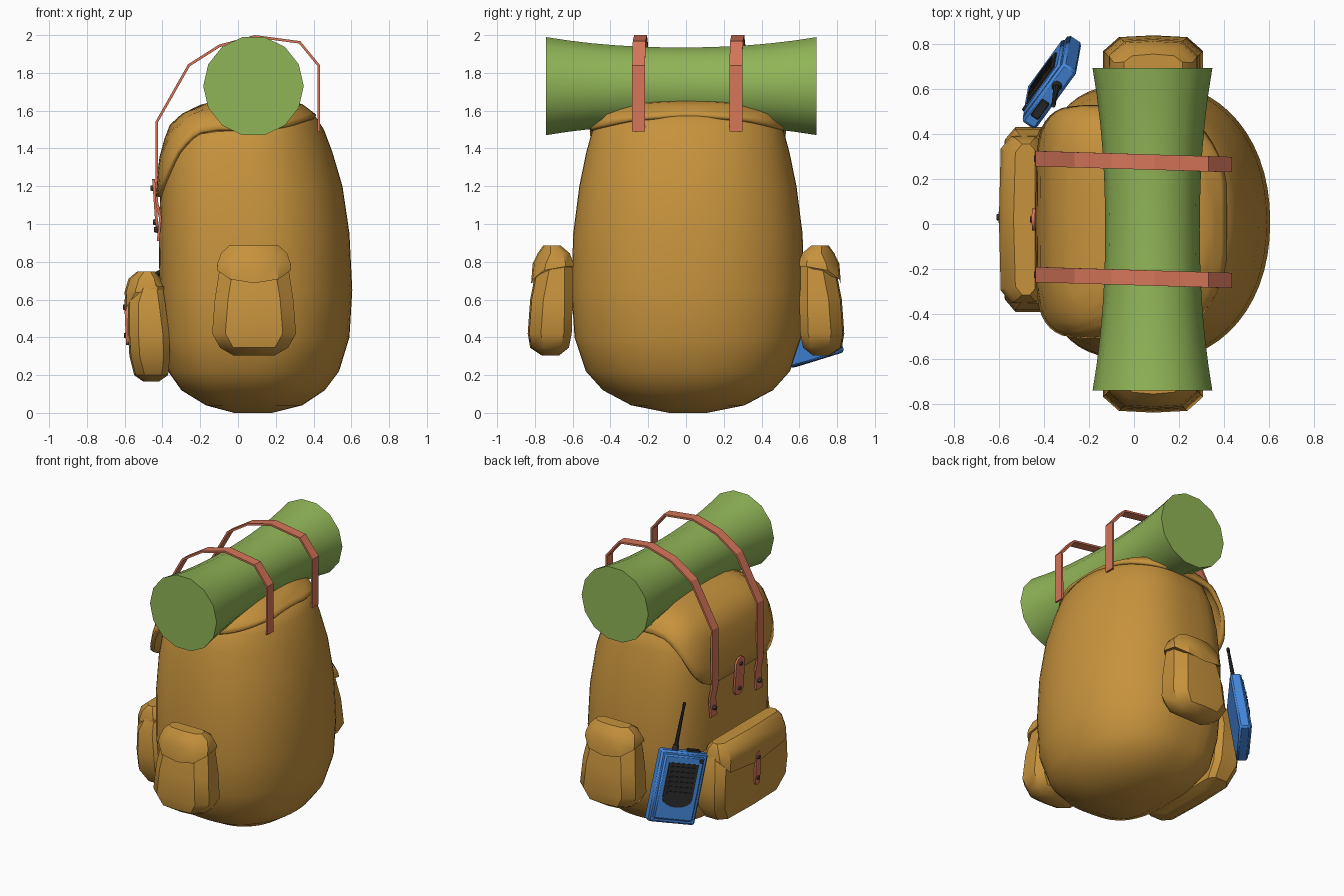
import bpy, bmesh, math
from mathutils import Vector, Matrix

old = bpy.data.objects.get("Cube")
if old:
    bpy.data.objects.remove(old, do_unlink=True)


def material(name, rgb):
    m = bpy.data.materials.new(name)
    m.use_nodes = True
    m.diffuse_color = (*rgb, 1)
    m.node_tree.nodes["Principled BSDF"].inputs["Base Color"].default_value = (*rgb, 1)
    return m


canvas = material("tan canvas", (.57, .29, .046))
green = material("green mat", (.28, .46, .095))
leather = material("red leather", (.67, .18, .1))
blue = material("blue plastic", (.06, .25, .74))
black = material("black plastic", (.025, .025, .025))
metal = material("dark metal", (.08, .05, .04))


def finish(name, bm, mat, angle=35, bevel=0, thick=0):
    bmesh.ops.recalc_face_normals(bm, faces=bm.faces)
    mesh = bpy.data.meshes.new(name)
    bm.to_mesh(mesh)
    bm.free()
    mesh.materials.append(mat)
    ob = bpy.data.objects.new(name, mesh)
    bpy.context.collection.objects.link(ob)
    if thick:
        mod = ob.modifiers.new("thickness", "SOLIDIFY")
        mod.thickness, mod.offset = thick, -1
    if bevel:
        mod = ob.modifiers.new("bevel", "BEVEL")
        mod.width, mod.segments = bevel, 1
    if angle:
        bpy.ops.object.select_all(action="DESELECT")
        ob.select_set(True)
        bpy.context.view_layer.objects.active = ob
        bpy.ops.object.shade_smooth_by_angle(angle=math.radians(angle))
    return ob


def loft(name, rings, mat, caps=(True, True), **kw):
    bm = bmesh.new()
    loops = [[bm.verts.new(p) for p in ring] for ring in rings]
    n = len(loops[0])
    for a, b in zip(loops, loops[1:]):
        for i in range(n):
            j = (i + 1) % n
            bm.faces.new((a[i], a[j], b[j], b[i]))
    for use, ring in zip(caps, (loops[0], loops[-1])):
        if use:
            bm.faces.new(ring)
    return finish(name, bm, mat, **kw)


def box(name, size, matrix, mat, **kw):
    bm = bmesh.new()
    bmesh.ops.create_cube(bm, size=1, matrix=matrix @ Matrix.Diagonal((*size, 1)))
    return finish(name, bm, mat, **kw)


def rod(name, r1, r2, length, matrix, mat, sides=12):
    bm = bmesh.new()
    bmesh.ops.create_cone(bm, cap_ends=True, segments=sides, radius1=r1, radius2=r2,
                          depth=length, matrix=matrix)
    return finish(name, bm, mat)


# Main sack: height, front x, back x, half width
SACK = [(0, -.02, .18, .1), (.04, -.17, .34, .3), (.12, -.3, .46, .45),
        (.22, -.37, .535, .54), (.4, -.4, .59, .6), (.65, -.415, .605, .617),
        (.95, -.42, .59, .607), (1.2, -.41, .553, .575), (1.38, -.385, .5, .538),
        (1.5, -.335, .455, .505), (1.57, -.25, .41, .445), (1.615, -.12, .31, .3),
        (1.635, .05, .12, .06)]
SEGS = 56


def sack_row(z):
    for a, b in zip(SACK, SACK[1:]):
        if z <= b[0]:
            t = (z - a[0]) / (b[0] - a[0])
            return [p + (q - p) * t for p, q in zip(a, b)]
    return SACK[-1]


def sack_point(z, k, square=.3, grow=0.0, lift=0.0):
    z, x0, x1, hy = sack_row(z)
    ang = math.tau * k / SEGS
    c, s = math.cos(ang), math.sin(ang)
    # squarer towards the pocket side
    e = .94 if c > 0 else .94 - square * min(1, -c * 3)
    mid = (x0 + x1) / 2
    half = (x1 - x0) / 2 + grow
    return Vector((mid + half * math.copysign(abs(c) ** e, c),
                   .01 + (hy + grow) * math.copysign(abs(s) ** e, s), z + lift))


loft("sack", [[sack_point(r[0], k) for k in range(SEGS)] for r in SACK], canvas, angle=50)


# Lid flap, hanging low over the pocket side
def flap_edge(k):
    p = sack_point(1.38, k, .5)
    t = min(1, max(0, (-.12 - p.x) / .26))
    back = max(0, math.cos(math.tau * k / SEGS)) ** 2
    return 1.505 + .075 * back - .36 * t ** 3


levels = [0, .2, .4, .58, .72, .83, .92, .97, 1]
loft("lid_flap", [[sack_point(flap_edge(k) + (1.635 - flap_edge(k)) * t, k, .5, .025, .038 * t)
                   for k in range(SEGS)] for t in levels],
     canvas, caps=(False, True), angle=50, thick=.028)


# Pockets: rows give height, half width, inner depth, outer depth
def pocket(name, rows, lid, place, chamfer, dip):
    def ring(row, drop=0.0):
        z, w, v0, v1 = row
        c = min(chamfer, (v1 - v0) * .4)
        pts = [(c * .7 - w, v0, z + drop), (-w, v0 + c * .6, z + drop),
               (-w, v1 - c, z + drop * .75), (c - w, v1 - .008, z + drop * .15), (0, v1, z - drop * .1)]
        pts += [(-u, v, h) for u, v, h in reversed(pts[:4])]
        return [place(*p) for p in pts]
    loft(name, [ring(r) for r in rows], canvas, angle=35)
    loft(name + "_lid", [ring(r, dip if i == 0 else 0) for i, r in enumerate(lid)],
         canvas, angle=35)


side_rows = [(.305, .11, .67, .765), (.345, .18, .62, .825), (.42, .222, .605, .838),
             (.6, .208, .6, .825), (.78, .18, .6, .79)]
side_lid = [(.695, .196, .595, .82), (.79, .194, .595, .812), (.845, .175, .615, .785),
            (.887, .13, .665, .755)]
for label, sign in (("left", 1), ("right", -1)):
    pocket("side_pocket_" + label, side_rows, side_lid,
           lambda u, v, z: Vector((.085 + u, sign * v, z)), .07, .08)

big_rows = [(.165, .22, .42, .5), (.2, .33, .37, .55), (.3, .4, .36, .575),
            (.42, .41, .365, .582), (.58, .4, .385, .582), (.68, .36, .4, .55)]
big_lid = [(.54, .37, .39, .597), (.64, .37, .395, .6), (.71, .36, .41, .58),
           (.748, .335, .44, .535)]
pocket("big_pocket", big_rows, big_lid, lambda u, v, z: Vector((-v, .02 + u, z)), .055, .13)

# Sleeping mat roll with flared ends
SIDES = 14
rolls = []
for i in range(13):
    t = i / 6 - 1
    r = .21 + .056 * abs(t) ** 2.2
    rolls.append([(.082 + r * math.cos(math.tau * k / SIDES), -.024 + .716 * t,
                   1.73 + r * math.sin(math.tau * k / SIDES)) for k in range(SIDES)])
loft("mat_roll", rolls, green, angle=40)


# Leather ribbons following a path in x and z
def ribbon(name, path, y, width, slant=0.0, thick=.014):
    bm = bmesh.new()
    pairs = []
    for x, z in path:
        mid = y - slant * (x + .43)
        pairs.append([bm.verts.new((x, mid + s * width / 2, z)) for s in (-1, 1)])
    for a, b in zip(pairs, pairs[1:]):
        bm.faces.new((a[0], a[1], b[1], b[0]))
    return finish(name, bm, leather, angle=0, thick=thick)


def stud(name, x, y, z):
    rod(name, .018, .013, .02, Matrix.Translation((x, y, z)) @ Matrix.Rotation(-math.pi / 2, 4, "Y"),
        metal, 8)


strap_path = [(-.43, .91), (-.418, 1.03), (-.438, 1.12), (-.438, 1.54), (-.265, 1.845),
              (-.1, 1.95), (.09, 2), (.33, 1.968), (.435, 1.84), (.435, 1.49)]
for label, y in (("left", .29), ("right", -.225)):
    ribbon("roll_strap_" + label, strap_path, y, .068, .03)
    stud("strap_stud_" + label, -.435, y, .97)


# Fastening tabs with rounded ends
def tab(name, x, y, low, high, half, tilt):
    rings = []
    for depth in (0, .015):
        ring = []
        for i in range(16):
            a = math.tau * (i + .5) / 16
            end = high - half if math.sin(a) > 0 else low + half
            z = end + half * math.sin(a)
            ring.append((x - depth - tilt * (z - low), y + half * math.cos(a), z))
        rings.append(ring)
    loft(name, rings, leather, angle=30)


tab("flap_tab", -.42, .02, .96, 1.24, .05, .07)
stud("flap_stud_low", -.44, .02, 1.01)
stud("flap_stud_high", -.452, .02, 1.19)
tab("pocket_tab", -.578, .03, .36, .6, .026, .04)
for z in (.41, .56):
    stud("pocket_stud", -.592 - .04 * (z - .36), .03, z)

# Radio leaning against the sack: local x across, y outwards, z up
up = Vector((0, 0, 1)) + .12 * Vector((.81, -.59, 0)) + .25 * Vector((-.59, -.81, 0))
up.normalize()
out = Vector((-.81, .59, 0))
out = (out - up * out.dot(up)).normalized()
across = out.cross(up)
if across.y > 0:
    across = -across
frame = Matrix.Translation((-.365, .63, .515)) @ Matrix((across, out, up)).transposed().to_4x4()


def at(x, y, z):
    return frame @ Matrix.Translation((x, y, z))


box("radio_body", (.33, .075, .49), at(0, 0, 0), blue, bevel=.012)
box("radio_face", (.28, .03, .44), at(0, .035, 0), blue, bevel=.01)
outline = [(-.105, .17), (.105, .17)]
for i in range(9):
    a = math.pi * i / 8
    outline.append((.105 * math.cos(a), -.07 - .06 * math.sin(a)))
loft("radio_grille", [[frame @ Vector((x, d, z)) for x, z in outline] for d in (.047, .056)],
     black, angle=0)
for i in range(6):
    box("grille_slat", (.17, .012, .016), at(0, .058, .14 - i * .034), black, angle=0)
rod("radio_light", .015, .015, .012, at(.118, .052, .195) @ Matrix.Rotation(math.pi / 2, 4, "X"), black)
box("radio_switch", (.09, .04, .02), at(.07, 0, .25), black, bevel=.004)
rod("antenna_base", .024, .018, .04, at(-.06, 0, .26), black)
rod("antenna", .015, .009, .28, at(-.06, 0, .41), black, 8)
rod("antenna_tip", .011, .011, .025, at(-.06, 0, .555), black, 8)
